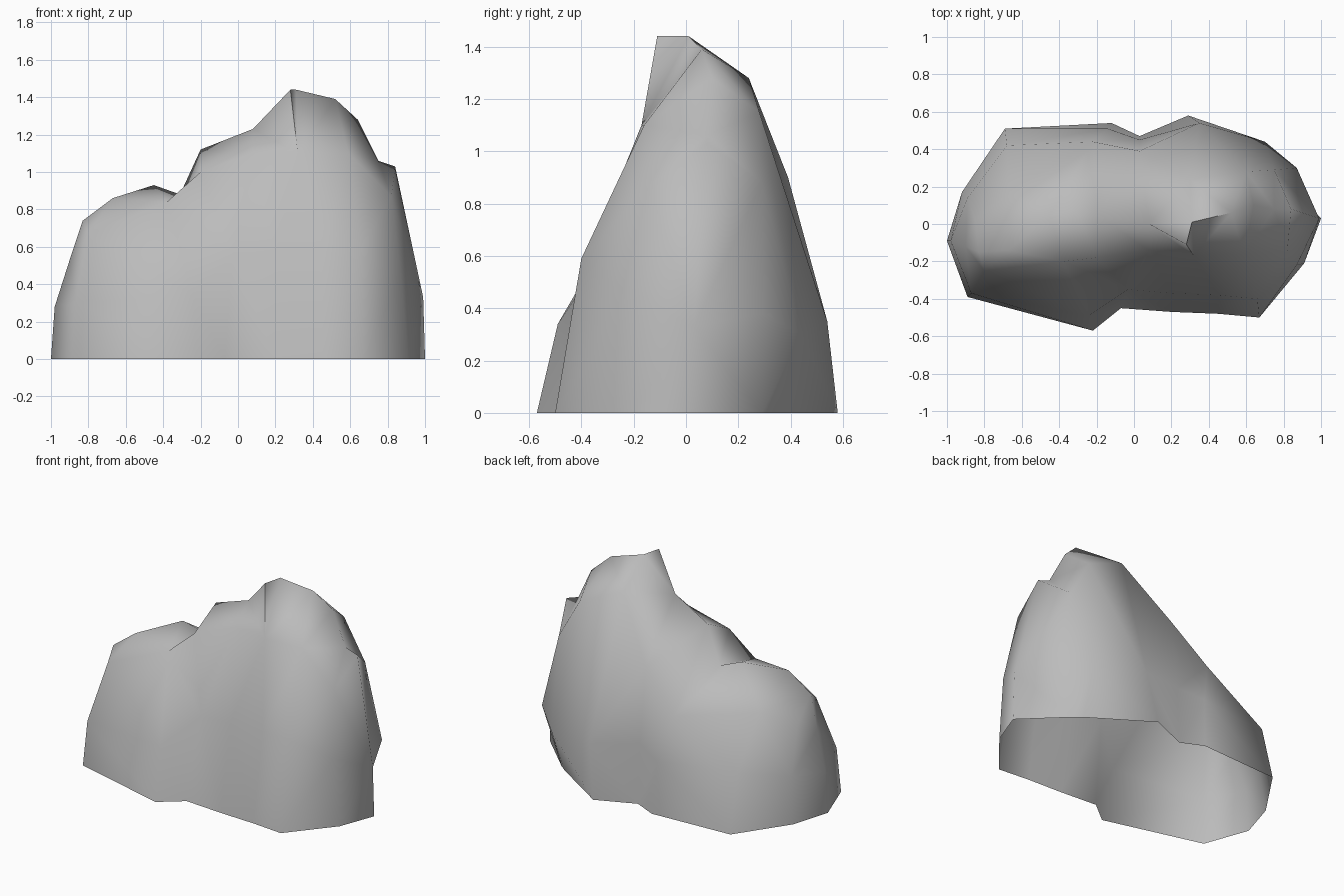
import bpy
import bmesh
import math

default_cube = bpy.data.objects.get("Cube")
if default_cube:
    bpy.data.objects.remove(default_cube, do_unlink=True)

# Crest line from the low lump, over the two-cornered summit, down to the side ledge
crest = [
    (-.83, -.15, .74), (-.67, -.14, .86), (-.45, .05, .93),
    (-.31, .08, .88), (-.2, .05, 1.12), (.08, 0, 1.23),
    (.28, -.11, 1.44), (.31, .01, 1.44), (.52, .06, 1.39),
    (.64, .1, 1.28), (.75, .08, 1.06),
]

# Columns around the boulder: foot (x, y), waist, shoulder, crest point it leans on
columns = [
    # front of the lump
    ((-1, -.09), (-.98, -.09, .28), (-.9, -.12, .53), 0),
    ((-.89, -.39), (-.87, -.37, .3), (-.8, -.25, .67), 0),
    ((-.22, -.57), (-.24, -.49, .34), (-.38, -.2, .84), 2),
    # front of the main mass
    ((-.07, -.45), (-.03, -.35, .55), (-.2, -.18, 1), 4),
    ((.2, -.47), (.2, -.37, .57), (.08, -.14, 1.1), 5),
    ((.45, -.48), (.45, -.38, .58), (.32, -.17, 1.1), 6),
    ((.67, -.5), (.66, -.4, .59), (.59, -.16, 1.1), 9),
    # ledge side
    ((.91, -.21), (.87, -.22, .45), (.82, -.14, .87), 10),
    ((1, .03), (.99, .03, .33), (.84, .08, 1.03), 10),
    ((.73, .29), (.87, .3, .38), (.75, .29, .88), 10),
    # back of the main mass
    ((.68, .33), (.7, .44, .3), (.6, .28, 1.15), 9),
    ((.29, .58), (.35, .54, .35), (.3, .24, 1.28), 7),
    ((.03, .47), (.03, .45, .4), (.03, .39, .9), 5),
    # back of the lump
    ((-.12, .54), (-.14, .51, .35), (-.22, .44, .65), 4),
    ((-.69, .51), (-.68, .42, .38), (-.67, .17, .69), 1),
    ((-.92, .17), (-.89, .14, .3), (-.85, .02, .6), 0),
]


def make_material(name, colour):
    material = bpy.data.materials.new(name)
    material.use_nodes = True
    material.diffuse_color = colour
    shader = material.node_tree.nodes["Principled BSDF"]
    shader.inputs["Base Color"].default_value = colour
    shader.inputs["Roughness"].default_value = .9
    return material


def crest_path(start, end):
    """Crest indices walked from start to end, both included."""
    step = 1 if end >= start else -1
    return range(start, end + step, step)


def build_boulder():
    bm = bmesh.new()
    crest_verts = [bm.verts.new(point) for point in crest]
    strips = []
    for foot, waist, shoulder, crest_index in columns:
        levels = ((*foot, 0), waist, shoulder)
        strips.append(([bm.verts.new(point) for point in levels], crest_index))

    for index, (strip, crest_index) in enumerate(strips):
        following, next_index = strips[(index + 1) % len(strips)]
        # Wall panels between neighbouring columns
        for level in range(len(strip) - 1):
            bm.faces.new((strip[level], following[level],
                          following[level + 1], strip[level + 1]))
        # Cap panel from the shoulders up to the stretch of crest above them
        ridge = [crest_verts[i] for i in crest_path(next_index, crest_index)]
        bm.faces.new([strip[-1], following[-1]] + ridge)

    bmesh.ops.triangulate(bm, faces=bm.faces)
    bmesh.ops.recalc_face_normals(bm, faces=bm.faces)
    mesh = bpy.data.meshes.new("boulder")
    bm.to_mesh(mesh)
    bm.free()
    boulder = bpy.data.objects.new("boulder", mesh)
    bpy.context.collection.objects.link(boulder)
    return boulder


# Hollow, open-bottomed boulder in one stone colour
boulder = build_boulder()
boulder.data.materials.append(make_material("grey stone", (.5, .5, .5, 1)))
bpy.ops.object.select_all(action="DESELECT")
boulder.select_set(True)
bpy.context.view_layer.objects.active = boulder
bpy.ops.object.shade_smooth_by_angle(angle=math.radians(80))
